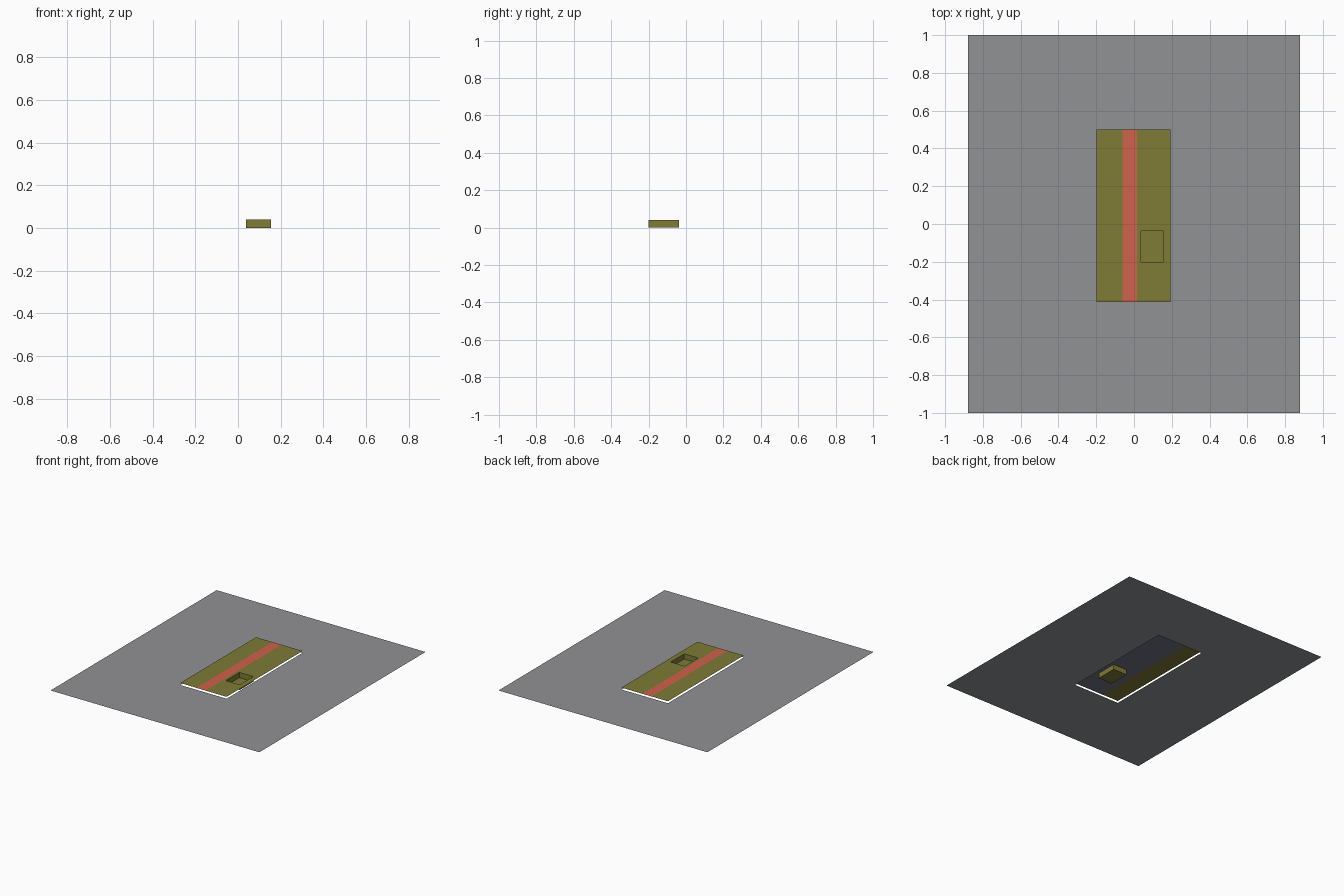
import bpy
import bmesh

if "Cube" in bpy.data.objects:
    bpy.data.objects.remove(bpy.data.objects["Cube"])


def material(name, rgb):
    def lin(c):
        c /= 255
        return c / 12.92 if c <= 0.04045 else ((c + 0.055) / 1.055) ** 2.4
    m = bpy.data.materials.new(name)
    m.diffuse_color = (*[lin(c) for c in rgb], 1)
    m.use_nodes = True
    m.node_tree.nodes["Principled BSDF"].inputs["Base Color"].default_value = m.diffuse_color
    return m


OLIVE = material("olive", (126, 124, 53))
RED = material("brick red", (208, 98, 76))
GRAY = material("gray", (145, 146, 149))
SLATE = material("slate", (112, 114, 130))


def finish(bm, name, mat):
    bmesh.ops.remove_doubles(bm, verts=bm.verts, dist=1e-5)
    me = bpy.data.meshes.new(name)
    bm.to_mesh(me)
    bm.free()
    me.materials.append(mat)
    ob = bpy.data.objects.new(name, me)
    bpy.context.collection.objects.link(ob)


def sheet(name, mat, xs, ys, z, hole=None, down=False):
    """Flat sheet on grid lines xs, ys; the hole cell is left open."""
    bm = bmesh.new()
    for i in range(len(xs) - 1):
        for j in range(len(ys) - 1):
            if (i, j) == hole:
                continue
            x0, x1, y0, y1 = xs[i], xs[i + 1], ys[j], ys[j + 1]
            pts = [(x0, y0, z), (x1, y0, z), (x1, y1, z), (x0, y1, z)]
            if down:
                pts.reverse()
            bm.faces.new([bm.verts.new(p) for p in pts])
    bmesh.ops.dissolve_limit(bm, angle_limit=0.01, verts=[], edges=[])
    finish(bm, name, mat)


# Main dimensions
X0, X1, Y0, Y1 = -0.198, 0.193, -0.413, 0.5      # panel
S0, S1 = -0.06, 0.016                            # stripe
BX0, BX1, BY0, BY1 = 0.037, 0.155, -0.2, -0.037  # recess
TOP, GROUND = 0.04, 0.025

# Surround with an opening below the raised panel
sheet("surround", GRAY, [-0.88, X0, X1, 0.88], [-1, Y0, Y1, 1], GROUND, (1, 1))

# Raised panel: left strip, stripe, right strip with the recess opening
sheet("left_panel", OLIVE, [X0, S0], [Y0, Y1], TOP)
sheet("stripe", RED, [S0, S1], [Y0, Y1], TOP)
sheet("right_panel", OLIVE, [S1, BX0, BX1, X1], [Y0, BY0, BY1, Y1], TOP, (1, 1))

# Backing under the stripe and right strip
sheet("backing", SLATE, [S0, BX0, BX1, X1], [Y0, BY0, BY1, Y1], TOP - 0.0008,
      (1, 1), down=True)

# Open-topped recess tray
bm = bmesh.new()
bmesh.ops.create_cube(bm, size=1)
for v in bm.verts:
    v.co = (BX0 if v.co.x < 0 else BX1, BY0 if v.co.y < 0 else BY1,
            0 if v.co.z < 0 else TOP)
bm.normal_update()
bmesh.ops.delete(bm, geom=[f for f in bm.faces if f.normal.z > 0.5],
                 context='FACES_ONLY')
finish(bm, "recess_tray", OLIVE)
